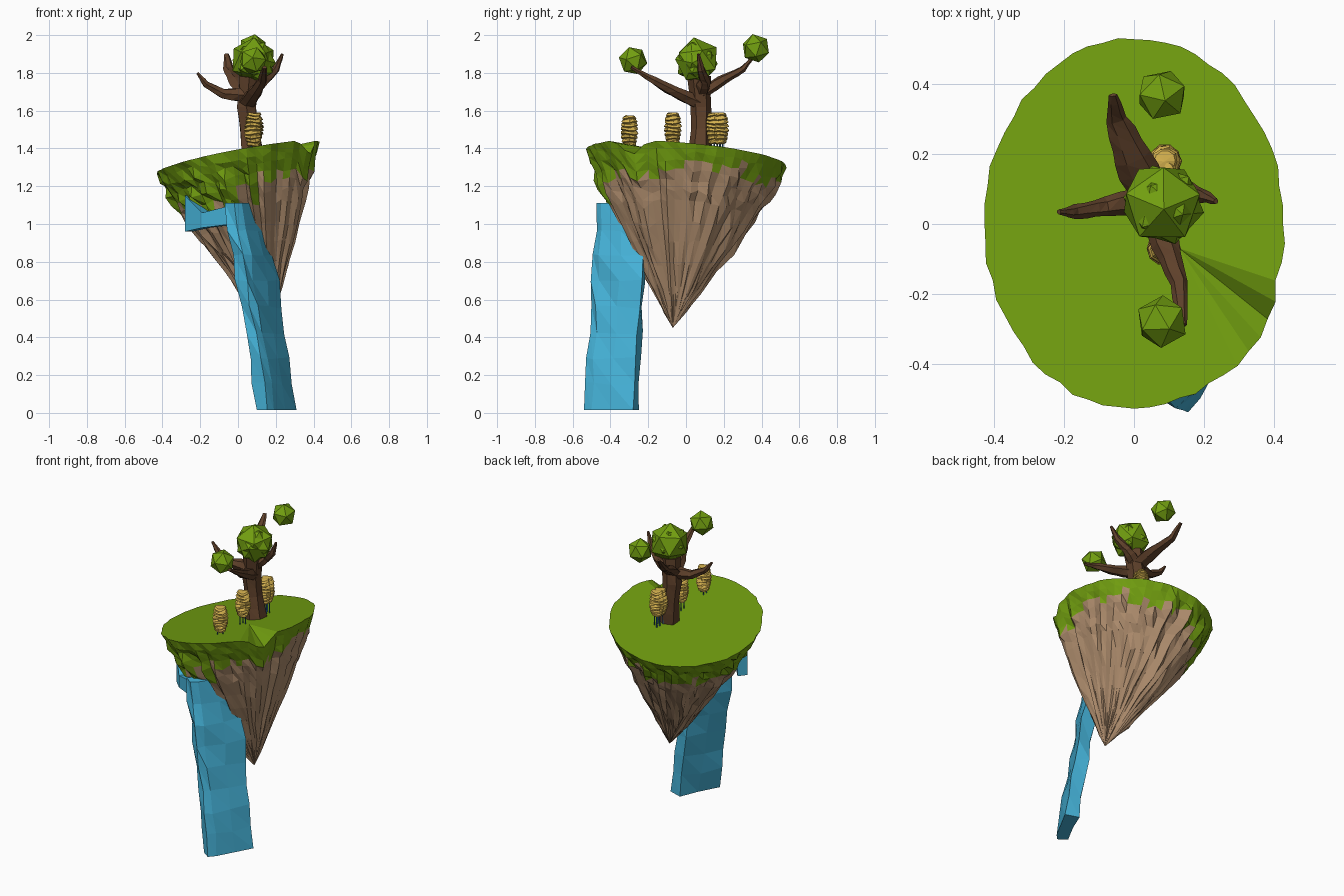
import bpy, bmesh, math, random
from mathutils import Vector, Matrix

random.seed(4)
cube = bpy.data.objects.get("Cube")
if cube:
    bpy.data.objects.remove(cube)


def material(name, hex_code):
    channels = [int(hex_code[i:i + 2], 16) / 255 for i in (0, 2, 4)]
    colour = [((c + 0.055) / 1.055) ** 2.4 for c in channels] + [1]
    mat = bpy.data.materials.new(name)
    mat.use_nodes = True
    mat.diffuse_color = colour
    mat.node_tree.nodes["Principled BSDF"].inputs["Base Color"].default_value = colour
    return mat


GRASS = material("grass green", "729f10")
ROCK = material("rock brown", "ab8a6b")
WATER = material("water blue", "46b4da")
BARK = material("bark brown", "5e402a")
HIVE = material("straw yellow", "d6b24f")
STEM = material("stem blue", "28689a")


def jitter(amount):
    return random.uniform(-amount, amount)


def finish(name, bm, mats):
    bmesh.ops.recalc_face_normals(bm, faces=bm.faces)
    mesh = bpy.data.meshes.new(name)
    bm.to_mesh(mesh)
    bm.free()
    for mat in mats:
        mesh.materials.append(mat)
    obj = bpy.data.objects.new(name, mesh)
    bpy.context.collection.objects.link(obj)
    return obj


def loft(name, rings, mats, start=None, end=None, rule=None):
    """Bridge point rings and close both ends with a fan; rule(level, side) picks the colour."""
    bm = bmesh.new()
    loops = [[bm.verts.new(p) for p in ring] for ring in rings]
    n = len(rings[0])
    for k, (a, b) in enumerate(zip(loops, loops[1:])):
        for i in range(n):
            j = (i + 1) % n
            index = rule(k, i) if rule else 0
            for tri in ((a[i], a[j], b[j]), (a[i], b[j], b[i])):
                bm.faces.new(tri).material_index = index
    for loop, tip, k in ((loops[0], start, -1), (loops[-1], end, len(rings))):
        tip = tip or sum((v.co for v in loop), Vector()) / n
        apex = bm.verts.new(tip)
        for i in range(n):
            face = bm.faces.new((loop[i], loop[(i + 1) % n], apex))
            face.material_index = rule(k, i) if rule else 0
    return finish(name, bm, mats)


def tube(name, points, radii, mat, sides=6, ref=(0, 0, 1), flat=1.0, rough=0.12, steps=3):
    """Knobbly tapering limb along a path."""
    pts = [Vector(p) for p in points]
    path = []
    for k in range(len(pts) - 1):
        for s in range(steps):
            f = s / steps
            path.append((pts[k].lerp(pts[k + 1], f), radii[k] * (1 - f) + radii[k + 1] * f))
    path.append((pts[-1], radii[-1]))
    rings = []
    for k, (p, r) in enumerate(path):
        d = path[min(k + 1, len(path) - 1)][0] - path[max(k - 1, 0)][0]
        side = d.cross(Vector(ref)).normalized()
        up = side.cross(d).normalized()
        ring = []
        for i in range(sides):
            a = math.tau * i / sides
            rr = r * (1 + jitter(rough))
            ring.append(p + side * rr * math.cos(a) + up * rr * flat * math.sin(a))
        rings.append(ring)
    return loft(name, rings, [mat])


# Floating island: tilted oval rim narrowing to an off-centre point
N = 60
TIP = Vector((0.17, -0.07, 0.45))
LEVELS = [1, 0.95, 0.9, 0.85, 0.8, 0.74, 0.68, 0.58, 0.47, 0.35, 0.22, 0.1]
rim, drop = [], []
for i in range(N):
    a = math.tau * i / N
    s = 1 + jitter(0.012)
    x, y = 0.43 * s * math.cos(a), 0.53 * s * math.sin(a)
    notch = 0
    if x > 0.28 and -0.4 < y < -0.2:
        x, y = x * 1.04, y * 1.04
        notch = 0.09 * max(0, 1 - abs(y + 0.29) / 0.09)
    rim.append(Vector((x, y, 1.35 + 0.186 * x - 0.085 * y - notch)))
    drop.append(0.2 - 0.08 * math.cos(a - 0.6) + jitter(0.06))

rings = []
streak = [jitter(0.045) for _ in range(N)]
for t in LEVELS:
    ring = []
    for i in range(N):
        if t == 1:
            ring.append(rim[i])
            continue
        spread = t + 0.11 * t * (1 - t) + (streak[i] + jitter(0.03)) * min(1, 6 * (1 - t)) * (t + 0.2)
        out = rim[i] - TIP
        height = t + jitter(0.014)
        ring.append(TIP + Vector((out.x * spread, out.y * spread, out.z * height)))
    rings.append(ring)


def island_colour(k, i):
    if k < 0:
        return 0
    if k >= len(LEVELS) - 1:
        return 1
    return 0 if (LEVELS[k] + LEVELS[k + 1]) / 2 > 1 - drop[i] else 1


loft("floating_island", rings, [GRASS, ROCK], start=Vector((0.13, -0.07, 1.38)),
     end=TIP, rule=island_colour)

# Waterfall: thin slanted sheet dropping below the island
top = [(-0.07, -0.44), (-0.02, -0.475), (0.02, -0.45), (0.09, -0.33), (0.15, -0.22), (0.06, -0.21), (0, -0.33)]
bottom = [(0.10, -0.50), (0.155, -0.54), (0.19, -0.50), (0.25, -0.39), (0.31, -0.28), (0.22, -0.25), (0.17, -0.37)]
rings = []
for k in range(9):
    f = k / 8
    wobble = 0.012 if 0 < k < 8 else 0
    ring = []
    for p, q in zip(top, bottom):
        x, y = Vector(p).lerp(Vector(q), f)
        ring.append(Vector((x + jitter(wobble), y + jitter(wobble), 1.095 * (1 - f) + 0.015 + jitter(wobble))))
    rings.append(ring)
loft("waterfall", rings, [WATER])

# Stream spilling from the rock into the waterfall
stream = [(-0.28, -0.25, 0.96, 1.15), (-0.19, -0.35, 0.98, 1.06), (-0.03, -0.45, 1.0, 1.10)]
rings = []
for x, y, low, high in stream:
    rings.append([Vector((x, y, low)), Vector((x, y, high)),
                  Vector((x + 0.04, y + 0.05, high)), Vector((x + 0.04, y + 0.05, low))])
loft("stream", rings, [WATER])

# Tree trunk and four branches
tube("tree_trunk", [(0.08, 0.07, 1.35), (0.06, 0.08, 1.5), (0.045, 0.08, 1.62), (0.06, 0.07, 1.78)],
     [0.068, 0.053, 0.055, 0.06], BARK, ref=(1, 0, 0), rough=0.07, steps=2)
tube("back_branch", [(0.05, 0.07, 1.68), (0, 0.19, 1.76), (-0.05, 0.30, 1.82), (-0.06, 0.37, 1.90)],
     [0.06, 0.055, 0.032, 0.012], BARK, flat=0.5)
tube("front_branch", [(0.05, 0.07, 1.64), (0.09, -0.06, 1.70), (0.13, -0.17, 1.76), (0.14, -0.29, 1.83)],
     [0.05, 0.04, 0.027, 0.012], BARK, flat=0.8)
tube("right_branch", [(0.05, 0.07, 1.68), (-0.08, 0.05, 1.69), (-0.17, 0.035, 1.74), (-0.215, 0.035, 1.80)],
     [0.045, 0.028, 0.02, 0.007], BARK)
tube("left_branch", [(0.06, 0.08, 1.70), (0.14, 0.10, 1.76), (0.20, 0.08, 1.82), (0.235, 0.065, 1.90)],
     [0.045, 0.03, 0.02, 0.008], BARK)


# Faceted leaf clumps
def clump(name, centre, radius, turn):
    bm = bmesh.new()
    matrix = Matrix.Translation(centre) @ Matrix.Rotation(turn, 4, 'Z') @ Matrix.Rotation(turn * 0.5, 4, 'X')
    bmesh.ops.create_icosphere(bm, subdivisions=1, radius=radius, matrix=matrix)
    finish(name, bm, [GRASS])


clump("crown_leaves", (0.08, 0.06, 1.865), 0.124, 0.3)
clump("crown_leaves_inner", (0.085, 0.055, 1.86), 0.118, 1.1)
clump("back_leaves", (0.08, 0.37, 1.93), 0.077, 0.5)
clump("front_leaves", (0.08, -0.28, 1.865), 0.077, 0.8)


# Ridged straw hives on thin stems
def hive(number, x, y, z):
    rings, ridges, height = [], 8, 0.165
    for k in range(ridges):
        for step, scale in ((0.0, 0.78), (0.3, 1.06), (0.85, 0.98)):
            f = (k + step) / ridges
            r = 0.046 * scale * (0.5 + 0.5 * math.sin(math.pi * (0.08 + 0.84 * f)) ** 0.8)
            ring = []
            for i in range(10):
                a = math.tau * i / 10
                rr = r * (1 + jitter(0.05))
                ring.append(Vector((x + rr * math.cos(a), y + rr * math.sin(a),
                                    z + f * height + 0.004 * math.sin(a * 2 + k) + jitter(0.001))))
            rings.append(ring)
    loft(f"hive_{number}", rings, [HIVE])
    for leg in range(3):
        a = math.tau * leg / 3
        px, py = x + 0.018 * math.cos(a), y + 0.018 * math.sin(a)
        tube(f"hive_{number}_stem_{leg + 1}", [(px, py, z - 0.075), (px, py, z + 0.03)],
             [0.004, 0.004], STEM, sides=4, ref=(1, 0, 0), rough=0, steps=1)


for number, spot in enumerate([(0.08, -0.30, 1.41), (0.085, -0.07, 1.425),
                               (0.085, 0.15, 1.425), (0.088, 0.18, 1.425)], 1):
    hive(number, *spot)
